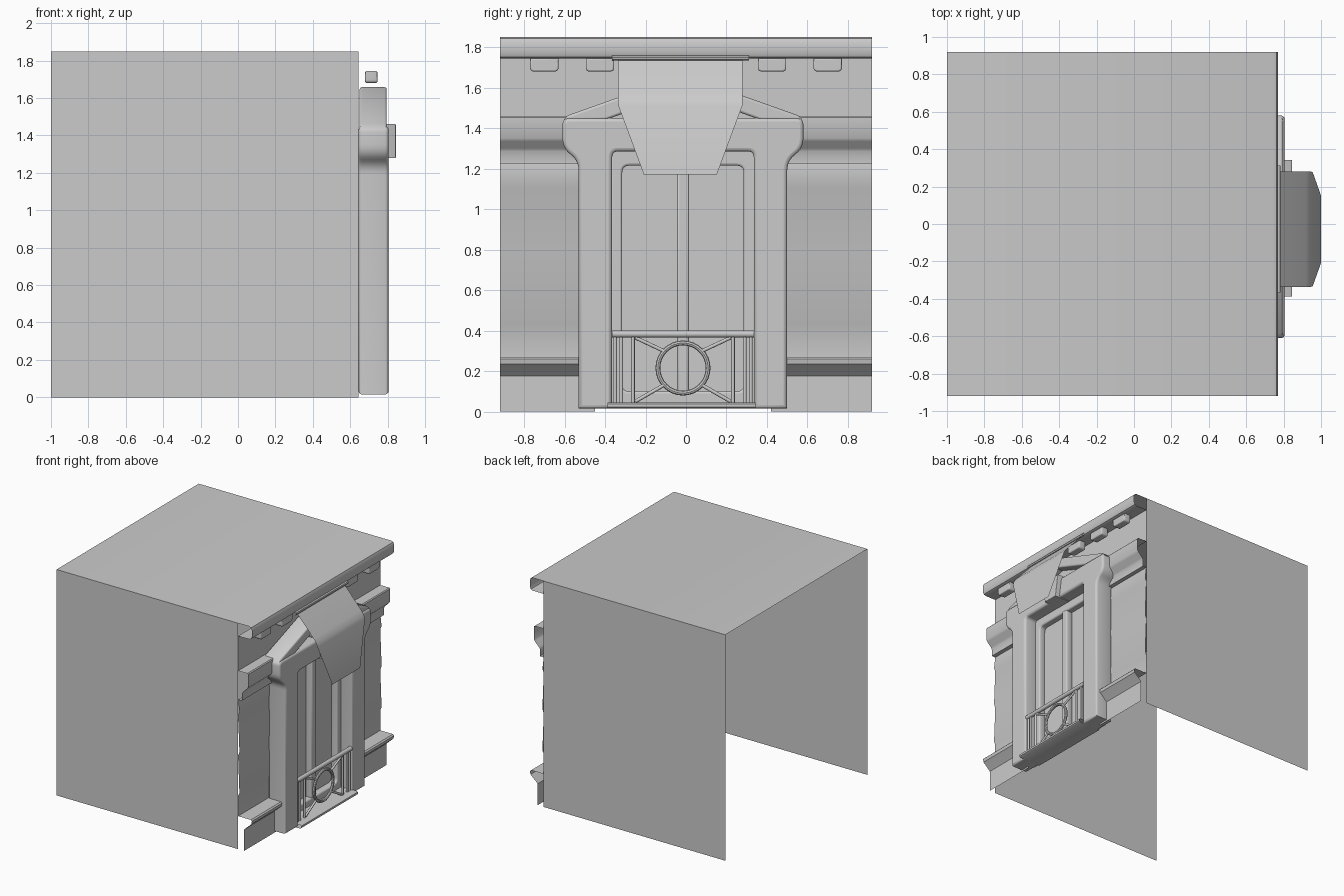
import bpy, math
from mathutils import Vector

if "Cube" in bpy.data.objects:
    bpy.data.objects.remove(bpy.data.objects["Cube"])

WALL = 0.645      # facade plane
CY = -0.015       # centre line of the window bay


def finish(ob, angle=35):
    bpy.ops.object.select_all(action='DESELECT')
    ob.select_set(True)
    bpy.context.view_layer.objects.active = ob
    if ob.type != 'MESH':
        bpy.ops.object.convert(target='MESH')
    bpy.ops.object.shade_smooth_by_angle(angle=math.radians(angle))
    return bpy.context.object


def mesh(name, verts, faces):
    me = bpy.data.meshes.new(name)
    me.from_pydata(verts, [], faces)
    ob = bpy.data.objects.new(name, me)
    bpy.context.collection.objects.link(ob)
    return finish(ob)


def sheet(name, prof, y0, y1):
    """Open sheet: (x, z) profile swept along y."""
    n = len(prof)
    v = [(x, y, z) for y in (y0, y1) for x, z in prof]
    return mesh(name, v, [(i, i + 1, n + i + 1, n + i) for i in range(n - 1)])


def rounded(pts, n=5):
    """Points are (y, z) or (y, z, radius)."""
    out = []
    for i, p in enumerate(pts):
        c = Vector(p[:2])
        if len(p) < 3:
            out.append(c)
            continue
        a = (Vector(pts[i - 1][:2]) - c).normalized() * p[2] + c
        b = (Vector(pts[(i + 1) % len(pts)][:2]) - c).normalized() * p[2] + c
        for k in range(n + 1):
            t = k / n
            out.append(a * (1 - t) ** 2 + c * 2 * t * (1 - t) + b * t * t)
    return out


def plate(name, loops, x0, x1, bevel=0.0):
    """Bevelled plate in the yz plane; extra loops are holes."""
    cu = bpy.data.curves.new(name, 'CURVE')
    cu.dimensions, cu.fill_mode = '2D', 'BOTH'
    cu.bevel_depth, cu.bevel_resolution, cu.offset = bevel, 2, -bevel
    cu.extrude = (x1 - x0) / 2 - bevel
    for loop in loops:
        pts = rounded(loop)
        sp = cu.splines.new('POLY')
        sp.points.add(len(pts) - 1)
        for q, p in zip(sp.points, pts):
            q.co = (p.x, p.y, 0, 1)
        sp.use_cyclic_u = True
    ob = bpy.data.objects.new(name, cu)
    ob.location.x = (x0 + x1) / 2
    ob.rotation_euler = (math.pi / 2, 0, math.pi / 2)
    bpy.context.collection.objects.link(ob)
    return finish(ob)


def rect(y0, y1, z0, z1, r=None):
    c = [(y0, z0), (y1, z0), (y1, z1), (y0, z1)]
    return [p + (r,) for p in c] if r else c


def bar(name, x, a, b, r):
    """Round bar between two (y, z) points."""
    a, b = Vector((x, *a)), Vector((x, *b))
    bpy.ops.mesh.primitive_cylinder_add(vertices=12, radius=r, depth=(b - a).length,
                                        location=(a + b) / 2)
    ob = bpy.context.object
    ob.name = name
    ob.rotation_euler = (b - a).to_track_quat('Z', 'Y').to_euler()
    return finish(ob)


# Shell: roof with cornice, two side walls, open back and bottom
sheet("roof_cornice", [(-1, 1.85), (0.745, 1.85), (0.762, 1.843), (0.77, 1.825), (0.77, 1.77),
                       (0.762, 1.752), (0.745, 1.745), (WALL, 1.745)], -0.92, 0.92)
for s, f in ((-1, (0, 1, 2, 3)), (1, (3, 2, 1, 0))):
    y = 0.92 * s
    mesh("side_wall", [(-1, y, 0), (WALL, y, 0), (WALL, y, 1.85), (-1, y, 1.85)], [f])

# Facade: profiled siding with string course and plinth, flat wall behind window
facade = [(WALL, 1.745), (WALL, 1.46), (0.728, 1.46), (0.735, 1.453), (0.735, 1.35),
          (0.725, 1.335), (0.69, 1.30), (0.68, 1.285), (0.68, 1.225), (WALL, 1.225),
          (0.657, 1.125), (WALL, 1.10), (0.657, 0.80), (WALL, 0.765),
          (0.657, 0.46), (WALL, 0.435), (WALL, 0.27), (0.76, 0.27), (0.77, 0.26),
          (0.765, 0.235), (0.71, 0.185), (0.70, 0.175), (0.70, 0)]
sheet("siding", facade, -0.92, -0.45)
sheet("siding", facade, 0.42, 0.92)
sheet("window_wall", [(WALL, 1.745), (WALL, 0.02)], -0.45, 0.42)

# Blocks under the cornice
for y in (0.15, 0.425, 0.70):
    for s in (-1, 1):
        c = y * s
        plate("cornice_block", [[(c - 0.07, 1.68, 0.02), (c + 0.07, 1.68, 0.02),
                                 (c + 0.07, 1.745), (c - 0.07, 1.745)]], 0.68, 0.745, 0.008)

# Window surround: two pilasters with shoulders and lintel, one outline
half = [(0.35, 0.015), (0.515, 0.015), (0.515, 1.24, 0.05), (0.595, 1.30, 0.05), (0.595, 1.45, 0.035)]
inner = [(0.35, 1.285, 0.03)]
right = [(CY + p[0],) + p[1:] for p in inner + half]
left = [(CY - p[0],) + p[1:] for p in reversed(inner + half)]
plate("window_surround", [right + left], WALL, 0.805, 0.018)

# Pediment: raked bars over a recessed panel
plate("pediment", [[(CY - 0.59, 1.44), (CY - 0.385, 1.44), (CY, 1.58), (CY + 0.385, 1.44),
                    (CY + 0.59, 1.44), (CY + 0.57, 1.463), (CY, 1.665, 0.04), (CY - 0.57, 1.463)]],
      0.65, 0.795, 0.012)
plate("pediment_panel", [[(CY - 0.4, 1.44), (CY + 0.4, 1.44), (CY, 1.6)]], 0.65, 0.72)
plate("keystone", [[(CY - 0.065, 1.28), (CY + 0.065, 1.28), (CY + 0.095, 1.46), (CY - 0.095, 1.46)]],
      0.70, 0.845, 0.006)

# Window frame and centre mullion
plate("window_frame", [rect(CY - 0.36, CY + 0.36, 0.03, 1.30),
                       rect(CY - 0.30, CY + 0.30, 0.10, 1.215, 0.035)], 0.64, 0.70, 0.012)
plate("mullion", [rect(CY - 0.03, CY + 0.03, 0.09, 1.23)], 0.64, 0.70, 0.012)

# Awning: thin sheet, lower flap tapering
prof = [(0.775, 1.735, 0.308), (0.92, 1.575, 0.308), (0.945, 1.54, 0.308),
        (0.955, 1.51, 0.306), (1.0, 1.17, 0.18)]
yc = -0.028
av = [(x, yc + s * w, z) for x, z, w in prof for s in (-1, 1)]
mesh("awning", av, [(2 * i, 2 * i + 2, 2 * i + 3, 2 * i + 1) for i in range(len(prof) - 1)])
sheet("awning_batten", [(0.768, 1.76), (0.78, 1.757), (0.783, 1.748), (0.78, 1.738), (0.768, 1.735)],
      -0.366, 0.312)

# Balcony: floor plate, rails, balusters, ring with diagonals
sheet("balcony_floor", [(0.64, 0.045), (0.835, 0.045), (0.845, 0.038), (0.845, 0.022),
                        (0.835, 0.015), (0.64, 0.015)], -0.388, 0.343)
RX, RZ = 0.785, 0.215
bar("top_rail", RX, (CY - 0.35, 0.383), (CY + 0.35, 0.383), 0.018)
for s in (-1, 1):
    for d in (0.335, 0.305, 0.247):
        bar("baluster", RX, (CY + s * d, 0.03), (CY + s * d, 0.375), 0.009)
    for top, z in ((1, 0.365), (-1, 0.05)):
        bar("diagonal", RX, (CY + s * 0.235, z), (CY + s * 0.092, RZ + top * 0.083), 0.009)
bpy.ops.mesh.primitive_torus_add(major_segments=32, minor_segments=8, major_radius=0.124,
                                 minor_radius=0.012, location=(RX, CY, RZ),
                                 rotation=(0, math.pi / 2, 0))
bpy.context.object.name = "railing_ring"
finish(bpy.context.object)
